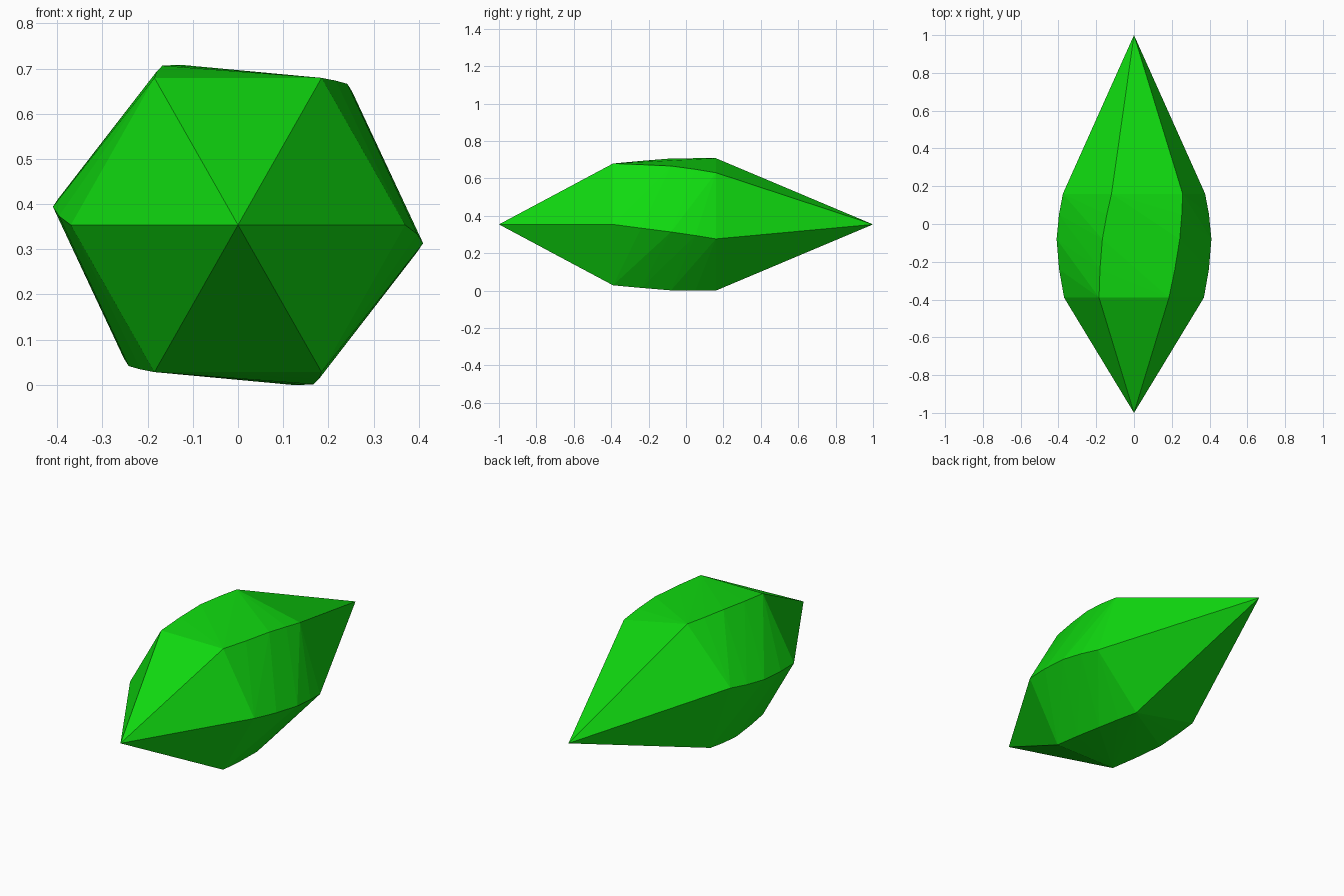
import bpy, bmesh, math

cube = bpy.data.objects.get("Cube")
if cube:
    bpy.data.objects.remove(cube, do_unlink=True)

green = bpy.data.materials.new("bright green")
green.use_nodes = True
colour = (0.005, 0.70, 0.005, 1.0)
green.diffuse_color = colour
green.node_tree.nodes["Principled BSDF"].inputs["Base Color"].default_value = colour

MID_Z = 0.356

# Hexagonal rings along y: position, half width, half height radius, twist in degrees
RINGS = [
    (-0.39, 0.370, 0.376, 0),
    (-0.24, 0.397, 0.381, -3),
    (-0.08, 0.412, 0.386, -6),
    (0.05, 0.402, 0.379, -9),
    (0.16, 0.385, 0.372, -12),
]

bm = bmesh.new()
# Pointed ends
for y in (-1, 1):
    bm.verts.new((0, y, MID_Z))
# Twisted six-sided body
for y, rx, rz, twist in RINGS:
    for i in range(6):
        a = math.radians(60 * i + twist)
        bm.verts.new((rx * math.cos(a), y, MID_Z + rz * math.sin(a)))

# Wrap the rings and tips in one faceted skin
hull = bmesh.ops.convex_hull(bm, input=bm.verts[:])
loose = [v for v in bm.verts if not v.link_faces]
bmesh.ops.delete(bm, geom=loose, context='VERTS')
bmesh.ops.recalc_face_normals(bm, faces=bm.faces[:])

# Rest the crystal on the ground
low = min(v.co.z for v in bm.verts)
bmesh.ops.translate(bm, verts=bm.verts[:], vec=(0, 0, -low))

mesh = bpy.data.meshes.new("crystal")
bm.to_mesh(mesh)
bm.free()
mesh.materials.append(green)
crystal = bpy.data.objects.new("crystal", mesh)
bpy.context.collection.objects.link(crystal)
